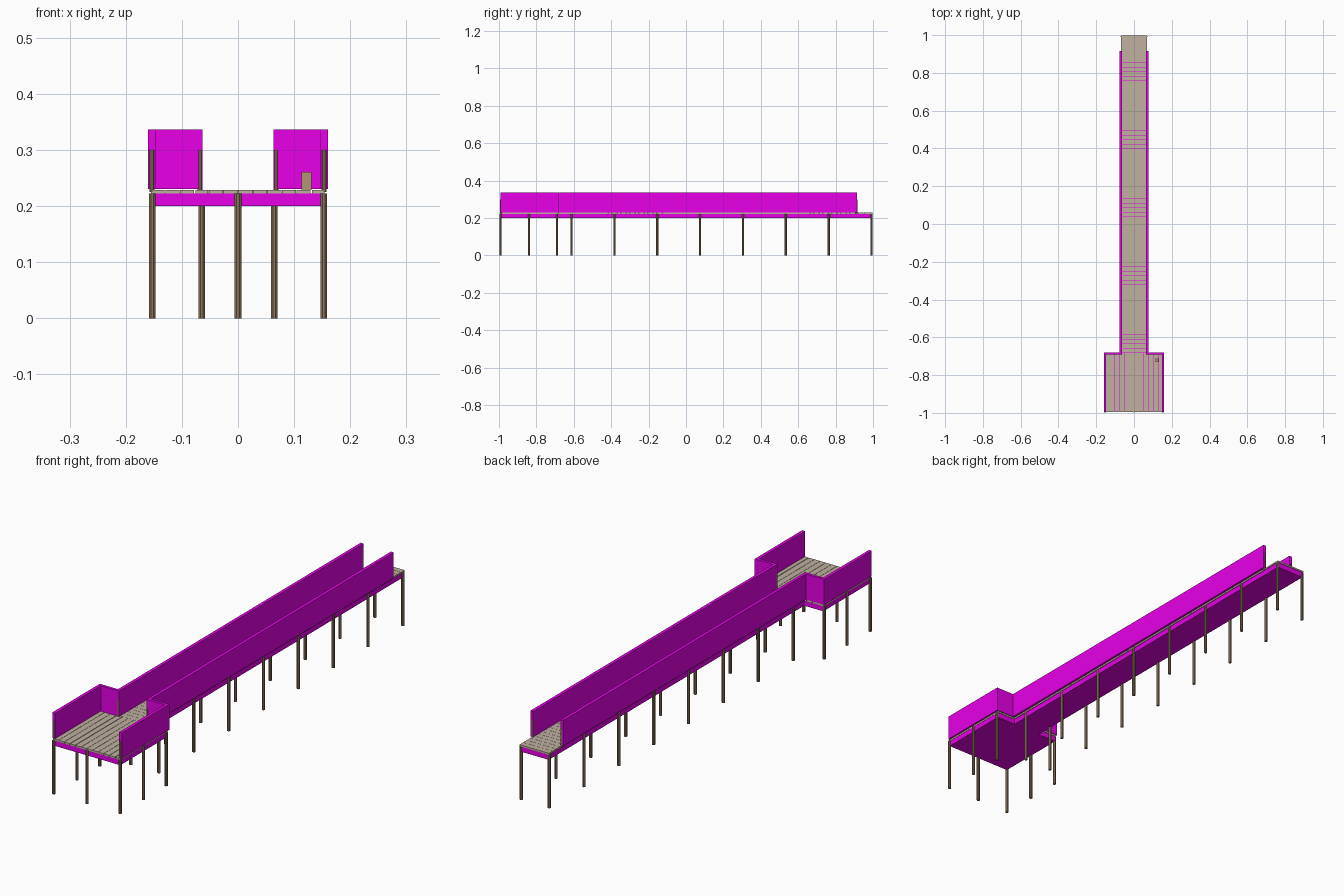
import bpy, math, random

if "Cube" in bpy.data.objects:
    bpy.data.objects.remove(bpy.data.objects["Cube"])
random.seed(4)

def material(name, rgb):
    m = bpy.data.materials.new(name)
    m.diffuse_color = (*rgb, 1)
    m.use_nodes = True
    m.node_tree.nodes["Principled BSDF"].inputs["Base Color"].default_value = m.diffuse_color
    return m

MAGENTA = material("magenta", (0.8, 0.0, 0.8))
DECK = material("deck_wood", (0.52, 0.44, 0.35))
POST = material("post_wood", (0.27, 0.18, 0.11))
CRATE = material("crate_wood", (0.45, 0.3, 0.16))

def box(name, x, y, z, mat):
    """Box from (min, max) pairs."""
    sx, sy, sz = x[1] - x[0], y[1] - y[0], z[1] - z[0]
    bpy.ops.mesh.primitive_cube_add(size=1, location=(sum(x) / 2, sum(y) / 2, sum(z) / 2))
    o = bpy.context.object
    o.name = name
    for v in o.data.vertices:
        v.co.x *= sx
        v.co.y *= sy
        v.co.z *= sz
    o.data.materials.append(mat)
    return o

def post(name, x, y, z0, z1, r=0.0065):
    bpy.ops.mesh.primitive_cylinder_add(vertices=8, radius=r, depth=z1 - z0,
                                        location=(x, y, (z0 + z1) / 2),
                                        rotation=(0, 0, math.pi / 8))
    o = bpy.context.object
    o.name = name
    o.data.materials.append(POST)

# Base slabs under the planks
box("platform_base", (-0.153, 0.153), (-0.992, -0.684), (0.2, 0.2225), MAGENTA)
box("walkway_base", (-0.065, 0.065), (-0.684, 0.995), (0.2, 0.2225), MAGENTA)

# Platform planks run lengthwise
n = 12
w = 0.312 / n
for i in range(n):
    x = -0.156 + i * w
    gap = random.choice((0.0006, 0.0006, 0.002))
    box("platform_plank", (x + gap, x + w - gap), (-0.994, -0.682), (0.2222, 0.229), DECK)

# Walkway planks run crosswise
n = 70
w = 1.68 / n
for i in range(n):
    y = -0.682 + i * w
    box("walkway_plank", (-0.068, 0.068), (y + 0.0004, y + w - 0.0004), (0.2222, 0.229), DECK)

# Side railings: platform side, return wall, long walkway side
for s in (-1, 1):
    def span(a, b):
        return tuple(sorted((s * a, s * b)))
    box("platform_rail", span(0.147, 0.16), (-0.992, -0.68), (0.23, 0.336), MAGENTA)
    box("return_rail", span(0.063, 0.147), (-0.692, -0.68), (0.23, 0.336), MAGENTA)
    box("walkway_rail", span(0.063, 0.076), (-0.68, 0.915), (0.23, 0.336), MAGENTA)
    # Short posts showing at the rail ends
    for x, y in ((0.1535, -0.9895), (0.0675, -0.688), (0.0675, 0.911)):
        post("rail_post", s * x, y, 0.225, 0.3, 0.005)
    # Supporting piles
    for y in (-0.992, -0.84, -0.69):
        post("platform_pile", s * 0.153, y, 0, 0.2225)
    for i in range(8):
        post("walkway_pile", s * 0.0645, -0.612 + i * 0.2291, 0, 0.2225)
post("front_middle_pile", 0, -0.992, 0, 0.2225)

# Small crate in the platform corner
box("crate", (0.113, 0.131), (-0.73, -0.712), (0.229, 0.261), CRATE)
